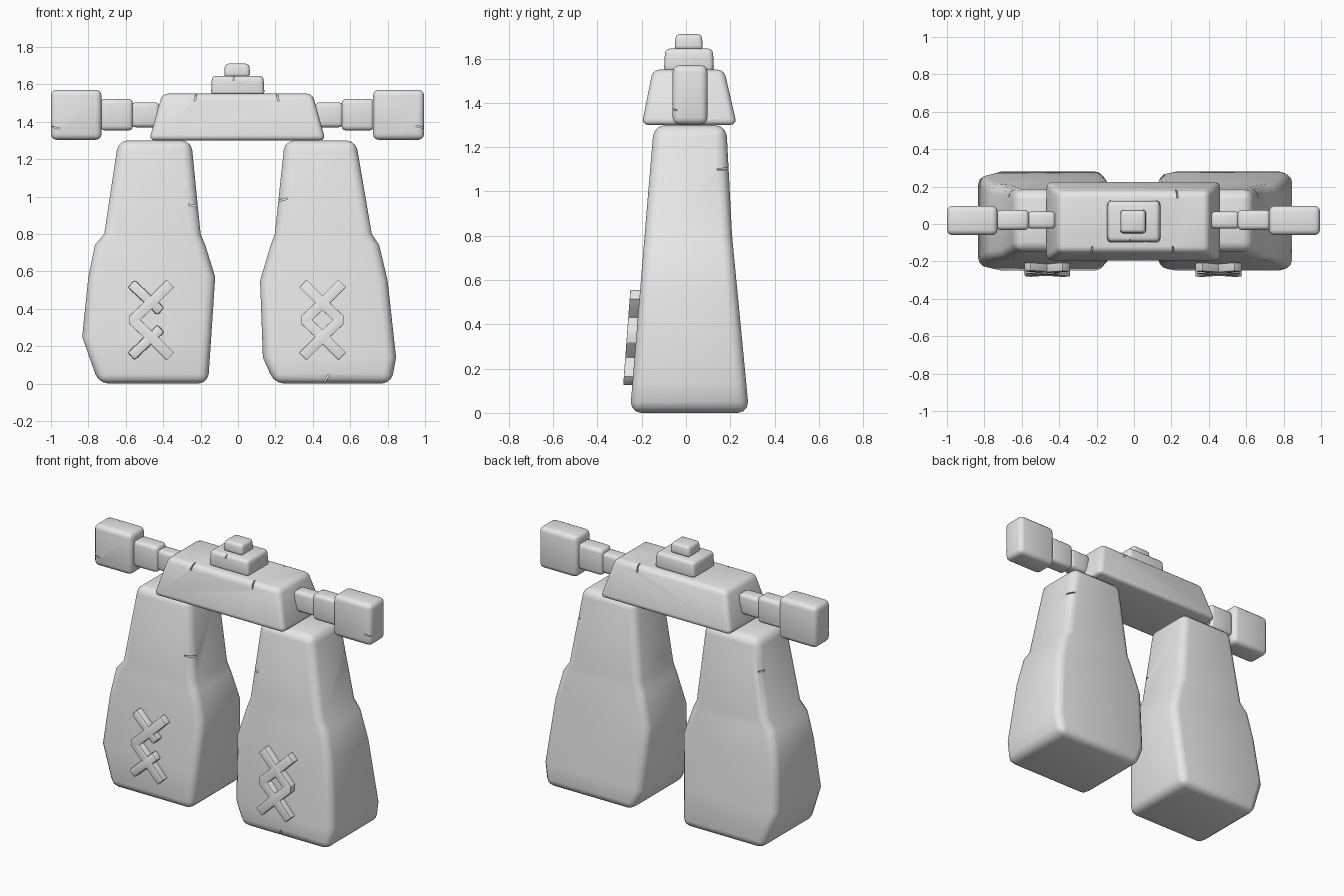
import bpy, bmesh, math
from mathutils import Matrix, Vector

if "Cube" in bpy.data.objects:
    bpy.data.objects.remove(bpy.data.objects["Cube"])

stone = bpy.data.materials.new("grey stone")
stone.diffuse_color = (0.8, 0.8, 0.8, 1)
stone.use_nodes = True
stone.node_tree.nodes["Principled BSDF"].inputs["Base Color"].default_value = stone.diffuse_color


def make_object(name, verts, faces):
    mesh = bpy.data.meshes.new(name)
    mesh.from_pydata(verts, [], faces)
    bm = bmesh.new()
    bm.from_mesh(mesh)
    bmesh.ops.recalc_face_normals(bm, faces=bm.faces)
    bm.to_mesh(mesh)
    bm.free()
    mesh.materials.append(stone)
    ob = bpy.data.objects.new(name, mesh)
    bpy.context.collection.objects.link(ob)
    return ob


def crack_cutter(cracks):
    """Thin slabs given as (centre, size, tilt about y)."""
    bm = bmesh.new()
    for centre, size, tilt in cracks:
        m = (Matrix.Translation(centre) @ Matrix.Rotation(math.radians(tilt), 4, 'Y')
             @ Matrix.Diagonal((*size, 1)))
        bmesh.ops.create_cube(bm, size=1, matrix=m)
    mesh = bpy.data.meshes.new("crack_cutter")
    bm.to_mesh(mesh)
    bm.free()
    mesh.materials.append(stone)
    ob = bpy.data.objects.new("crack_cutter", mesh)
    ob.hide_render = True
    bpy.context.collection.objects.link(ob)
    return ob


def finish(ob, width, segments=3, cracks=()):
    """Round the edges, chip in the cracks, shade smooth."""
    bev = ob.modifiers.new("round", 'BEVEL')
    bev.width, bev.segments = width, segments
    bev.limit_method, bev.angle_limit = 'ANGLE', math.radians(38)
    cutter = None
    if cracks:
        cutter = crack_cutter(cracks)
        cut = ob.modifiers.new("cracks", 'BOOLEAN')
        cut.operation, cut.solver, cut.object = 'DIFFERENCE', 'EXACT', cutter
    bpy.ops.object.select_all(action='DESELECT')
    ob.select_set(True)
    bpy.context.view_layer.objects.active = ob
    bpy.ops.object.convert(target='MESH')
    bpy.ops.object.shade_smooth_by_angle(angle=math.radians(40))
    if cutter:
        bpy.data.objects.remove(cutter)
    return ob


def loft(name, rows, width, cracks=()):
    """Stack of rectangles (z, x0, x1, y0, y1)."""
    verts, faces = [], []
    for z, x0, x1, y0, y1 in rows:
        verts += [(x0, y0, z), (x1, y0, z), (x1, y1, z), (x0, y1, z)]
    for r in range(len(rows) - 1):
        for i in range(4):
            a, b = r * 4 + i, r * 4 + (i + 1) % 4
            faces.append((a, b, b + 4, a + 4))
    n = len(verts)
    faces += [(3, 2, 1, 0), (n - 4, n - 3, n - 2, n - 1)]
    return finish(make_object(name, verts, faces), width, 3, cracks)


def box(name, x0, x1, y0, y1, z0, z1, width, taper=0.006, cracks=()):
    return loft(name, [(z0, x0, x1, y0, y1),
                       (z1, x0 + taper, x1 - taper, y0 + taper, y1 - taper)], width, cracks)


# Legs: depth follows height, width comes from the profile rows
def depth(z):
    if z < 0.8:
        t = z / 0.8
        return -0.253 + 0.066 * t, 0.285 - 0.077 * t
    t = (z - 0.8) / 0.5
    return -0.187 + 0.042 * t, 0.208 - 0.026 * t


left_rows = [(0, -.745, -.16), (.25, -.833, -.143), (.57, -.80, -.122),
             (.74, -.765, -.175), (.80, -.715, -.20), (1.3, -.64, -.25)]
right_rows = [(0, .195, .82), (.14, .133, .845), (.55, .118, .80),
              (.74, .175, .755), (.80, .197, .715), (1.3, .25, .63)]
loft("left_leg", [(*r, *depth(r[0])) for r in left_rows], 0.05,
     [((-.225, -.17, .95), (.08, .10, .008), 8),
      ((-.68, .19, 1.1), (.07, .09, .008), 5)])
loft("right_leg", [(*r, *depth(r[0])) for r in right_rows], 0.05,
     [((.225, -.17, .98), (.08, .10, .008), -12),
      ((.665, .19, 1.1), (.07, .10, .008), 5),
      ((.47, -.245, .02), (.008, .05, .06), 30)])

# Crossbeam and the two stepped blocks above it
loft("crossbeam", [(1.30, -.475, .468, -.20, .23), (1.55, -.405, .398, -.15, .172)], 0.03,
     [((-.225, -.15, 1.54), (.008, .06, .06), 12),
      ((.21, -.15, 1.54), (.008, .06, .06), -12),
      ((.23, .17, 1.54), (.008, .06, .06), 12)])
box("lower_cap", -.145, .142, -.10, .127, 1.54, 1.645, 0.022,
    cracks=[((-.02, -.098, 1.64), (.006, .03, .04), 15)])
box("upper_cap", -.075, .066, -.052, .077, 1.64, 1.71, 0.018)

# Side arms: blocks growing outwards
for side, s, off in (("left", -1, 0), ("right", 1, -.008)):
    def arm(name, a, b, *rest, **kw):
        x = sorted((s * (a + off), s * (b + off)))
        box(f"{side}_{name}", *x, *rest, taper=0, **kw)
    arm("arm_inner", .42, .57, -.025, .067, 1.37, 1.503, 0.022)
    arm("arm_middle", .562, .737, -.032, .075, 1.353, 1.522, 0.024)
    arm("arm_end", .73, 1.003 if s > 0 else 1.0, -.06, .097, 1.303, 1.57, 0.03,
        cracks=[((s * .98, -.055, 1.37), (.06, .03, .006), 15)])


# Raised carvings: mitred ribbons lying on the sloping leg fronts
def ribbon(name, cx, pts, half=0.028):
    pts = [Vector(p) for p in pts]
    left, right = [], []
    for i, p in enumerate(pts):
        d = [(pts[j + 1] - pts[j]).normalized() for j in (i - 1, i)
             if 0 <= j < len(pts) - 1]
        normals = [Vector((-v.y, v.x)) for v in d]
        m = sum(normals, Vector((0, 0))).normalized()
        m *= half / m.dot(normals[0])
        left.append(p + m)
        right.append(p - m)
    verts = []
    for back in (0, 0.07):
        for p in left + right:
            verts.append((cx + p.x, -0.293 + 0.075 * p.y + back, p.y))
    n, k = len(pts), 2 * len(pts)
    faces = [(0, n, n + k, k), (n - 1, k - 1, k + k - 1, k + n - 1)]
    for i in range(n - 1):
        a, b, c, d = i, i + 1, n + i + 1, n + i
        faces += [(a, b, c, d), (a + k, b + k, c + k, d + k),
                  (a, b, b + k, a + k), (d, c, c + k, d + k)]
    finish(make_object(name, verts, faces), 0.012, 2)


def zigzag(s):
    return [(-s * .105, .535), (0, .43), (s * .085, .35), (s * .085, .33),
            (0, .25), (-s * .105, .145)]


ribbon("right_carving_a", .452, zigzag(1))
ribbon("right_carving_b", .452, zigzag(-1))
ribbon("left_carving_a", -.467, zigzag(-1))
ribbon("left_carving_upper", -.467, [(-.105, .535), (.055, .385)])
ribbon("left_carving_lower", -.467, [(-.105, .145), (.055, .295)])
